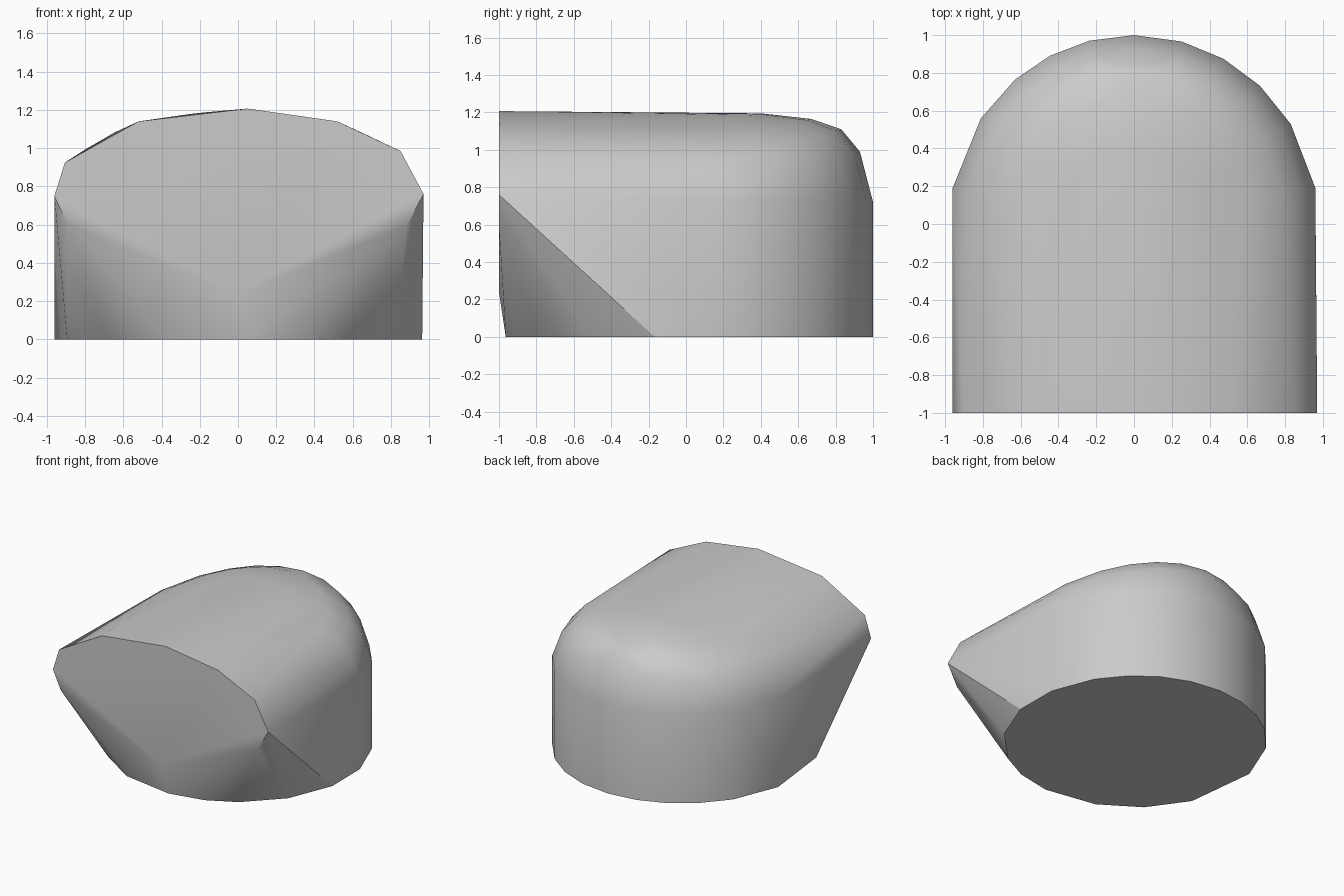
import bpy
import bmesh
from math import sin, cos, radians

cube = bpy.data.objects.get("Cube")
if cube:
    bpy.data.objects.remove(cube, do_unlink=True)

grey = bpy.data.materials.new("plain grey")
grey.use_nodes = True
colour = (0.6, 0.6, 0.6, 1)
grey.diffuse_color = colour
grey.node_tree.nodes["Principled BSDF"].inputs["Base Color"].default_value = colour

FRONT, RIM = -1.0, 0.72
points = []

# Flat front outline
outline = [(-0.96, 0.75), (-0.905, 0.925), (-0.52, 1.14), (0.05, 1.207),
           (0.52, 1.14), (0.85, 0.985), (0.97, 0.76), (0.88, 0.59),
           (0, 0.24), (-0.89, 0.6)]
points += [(x, FRONT, z) for x, z in outline]


def ring(angle, radius):
    """Point on the slightly oval footprint."""
    a = radians(angle)
    depth = 1.0 if a > 0 else 0.965
    return 0.978 * radius * cos(a), depth * radius * sin(a)


# Round foot; its back half rises as an upright wall
front_angles = [-156, -134, -112.5, -87, -70, -55, -33, -10]
back_angles = [11, 32, 47, 61, 75, 90, 104, 117, 130, 146, 169]
points += [(*ring(a, 1), 0) for a in front_angles + back_angles]
points += [(*ring(a, 1), RIM) for a in back_angles]

# Rounded shoulder: fuller at the back than at the sides
shoulder = [(0.4, 1.155, 1.195), (0.67, 1.08, 1.165),
            (0.83, 0.99, 1.11), (0.93, 0.88, 0.99)]
for radius, side_z, back_z in shoulder:
    for a in back_angles:
        blend = sin(radians(a)) ** 2
        points.append((*ring(a, radius), side_z + (back_z - side_z) * blend))

# Wrap everything in one convex skin
bm = bmesh.new()
for p in points:
    bm.verts.new(p)
result = bmesh.ops.convex_hull(bm, input=bm.verts[:])
spare = {g for g in result["geom_interior"] + result["geom_unused"]
         if isinstance(g, bmesh.types.BMVert)}
bmesh.ops.delete(bm, geom=list(spare), context="VERTS")
bmesh.ops.dissolve_limit(bm, angle_limit=radians(0.5),
                         verts=bm.verts[:], edges=bm.edges[:])
bmesh.ops.recalc_face_normals(bm, faces=bm.faces[:])

mesh = bpy.data.meshes.new("rounded_body")
bm.to_mesh(mesh)
bm.free()
mesh.materials.append(grey)
body = bpy.data.objects.new("rounded_body", mesh)
bpy.context.collection.objects.link(body)
bpy.context.view_layer.objects.active = body
body.select_set(True)
bpy.ops.object.shade_smooth_by_angle(angle=radians(30))
